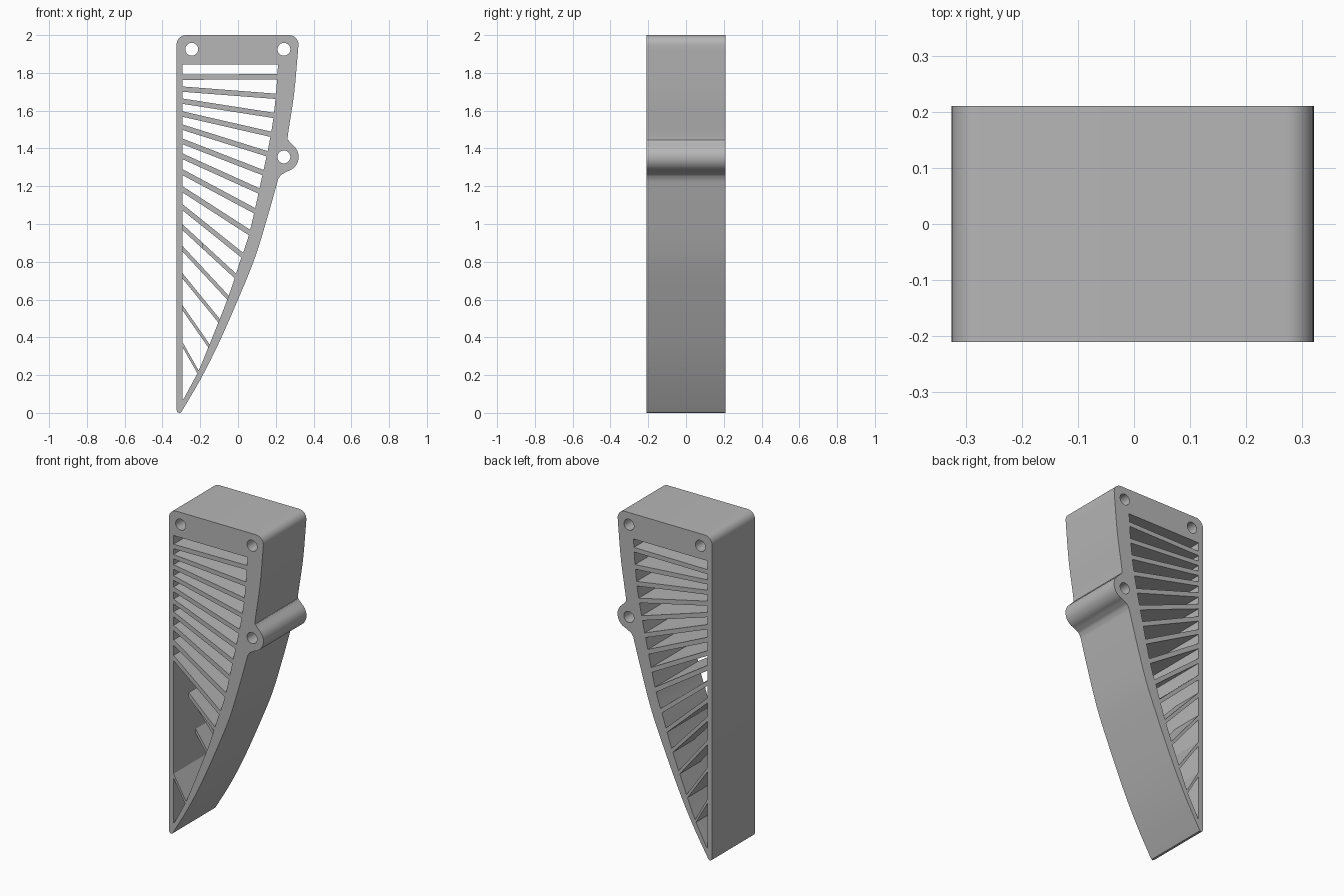
import bpy, bmesh, math
from mathutils import Vector, Matrix

if "Cube" in bpy.data.objects:
    bpy.data.objects.remove(bpy.data.objects["Cube"])

HALF = 0.21          # half the depth of the part
mat = bpy.data.materials.new("plain_grey")
mat.diffuse_color = (0.47, 0.47, 0.47, 1)
mat.use_nodes = True
mat.node_tree.nodes["Principled BSDF"].inputs["Base Color"].default_value = mat.diffuse_color


def arc(cx, cz, r, a0, a1, n):
    return [(cx + r * math.cos(math.radians(a0 + (a1 - a0) * i / n)),
             cz + r * math.sin(math.radians(a0 + (a1 - a0) * i / n))) for i in range(n + 1)]


def smooth(pts, n=5):
    """Catmull-Rom curve through the points."""
    p = [Vector(q) for q in pts]
    p = [2 * p[0] - p[1]] + p + [2 * p[-1] - p[-2]]
    out = []
    for a, b, c, d in zip(p, p[1:], p[2:], p[3:]):
        for i in range(n):
            t = i / n
            out.append(0.5 * (2 * b + (c - a) * t + (2 * a - 5 * b + 4 * c - d) * t * t
                              + (3 * b - a - 3 * c + d) * t ** 3))
    return [tuple(q) for q in out] + [tuple(pts[-1])]


def extrude_profile(name, loops, y0, y1):
    """Filled x/z outline (first loop) with holes (other loops), from y0 to y1."""
    cu = bpy.data.curves.new(name + "_profile", 'CURVE')
    cu.dimensions = '2D'
    cu.fill_mode = 'BOTH'
    cu.extrude = (y1 - y0) / 2
    for loop in loops:
        s = cu.splines.new('POLY')
        s.points.add(len(loop) - 1)
        for pt, (x, z) in zip(s.points, loop):
            pt.co = (x, z, 0, 1)
        s.use_cyclic_u = True
    tmp = bpy.data.objects.new(name + "_tmp", cu)
    bpy.context.collection.objects.link(tmp)
    dg = bpy.context.evaluated_depsgraph_get()
    me = bpy.data.meshes.new_from_object(tmp.evaluated_get(dg))
    bpy.data.objects.remove(tmp)
    me.transform(Matrix.Translation((0, (y0 + y1) / 2, 0)) @ Matrix.Rotation(math.pi / 2, 4, 'X'))
    bm = bmesh.new()
    bm.from_mesh(me)
    bmesh.ops.remove_doubles(bm, verts=bm.verts, dist=1e-5)
    bmesh.ops.recalc_face_normals(bm, faces=bm.faces)
    bm.to_mesh(me)
    bm.free()
    me.name = name
    me.materials.clear()
    me.materials.append(mat)
    ob = bpy.data.objects.new(name, me)
    bpy.context.collection.objects.link(ob)
    bpy.ops.object.select_all(action='DESELECT')
    ob.select_set(True)
    bpy.context.view_layer.objects.active = ob
    bpy.ops.object.shade_smooth_by_angle(angle=math.radians(30))
    return ob


# Frame outline: top corners, upper right edge, screw boss, long curved edge, tip
outline = arc(-0.275, 1.95, 0.05, 180, 90, 8) + arc(0.27, 1.95, 0.05, 90, 0, 8)
outline += smooth([(0.318, 1.92), (0.297, 1.69), (0.264, 1.47), (0.268, 1.442), (0.29, 1.418)])
outline += arc(0.243, 1.355, 0.078, 48, -78, 16)
outline += smooth([(0.245, 1.27), (0.226, 1.258), (0.212, 1.236)])
outline += smooth([(0.208, 1.22), (0.16, 1.05), (0.09, 0.822), (0.0, 0.6),
                   (-0.106, 0.36), (-0.2, 0.175), (-0.298, 0.008)])
outline += [(-0.303, 0.001), (-0.312, 0.0), (-0.321, 0.004), (-0.325, 0.014)]

# Window inside the frame
LEFT = -0.293
inner = smooth([(0.212, 1.845), (0.2, 1.68), (0.175, 1.48), (0.112, 1.18), (0.058, 0.944),
                (0.01, 0.8), (-0.053, 0.61), (-0.154, 0.355), (-0.212, 0.217), (-0.29, 0.07)])
window = [(LEFT, 0.07), (LEFT, 1.845)] + inner
holes = [arc(x, z, 0.034, 0, 348.75, 31)
         for x, z in ((-0.245, 1.925), (0.243, 1.925), (0.243, 1.355))]
extrude_profile("frame", [outline, window] + holes, -HALF, HALF)


def inner_x(z):
    """x of the window's curved edge at height z."""
    for (xa, za), (xb, zb) in zip(inner, inner[1:]):
        if zb <= z <= za:
            return xa + (xb - xa) * (za - z) / (za - zb)
    return inner[-1][0]


def slat(name, zl, zr, thick, y0, y1, start=LEFT - 0.004):
    """Straight fin from the back wall to the curved wall."""
    xr = inner_x(zr)
    slope = (zr - zl) / (xr - LEFT)
    h = thick / 2 * math.sqrt(1 + slope * slope)
    line = lambda x: zl + slope * (x - LEFT)
    ends = []
    for s in (-h, h):                       # meet the curved wall on each edge
        x = xr
        for _ in range(12):
            x = 0.5 * (x + inner_x(line(x) + s))
        ends.append((x + 0.004, line(x + 0.004) + s))
    extrude_profile(name, [[(start, line(start) - h), ends[0], ends[1],
                            (start, line(start) + h)]], y0, y1)


# Fan of slats, heights at the left and right ends
left_z = [1.777, 1.714, 1.65, 1.582, 1.512, 1.437, 1.358, 1.274, 1.183, 1.088,
          0.982, 0.868, 0.724, 0.555, 0.36]
right_z = [1.78, 1.676, 1.575, 1.475, 1.372, 1.272, 1.175, 1.07, 0.955, 0.835,
           0.725, 0.61, 0.488, 0.355, 0.217]
for i, (zl, zr) in enumerate(zip(left_z, right_z)):
    thick = 0.028 if i < 9 else 0.028 - 0.0025 * (i - 8)
    name = f"slat_{i + 1}"
    if i in (11, 12, 13):                   # front half is open here
        slat(name, zl, zr, thick, 0.005, HALF)
    elif i == 10:                           # partly open at the front
        slat(name + "_back", zl, zr, thick, 0.005, HALF)
        slat(name + "_front", zl, zr, thick, -HALF, 0.005, start=-0.19)
    else:
        slat(name, zl, zr, thick, -HALF, HALF)
